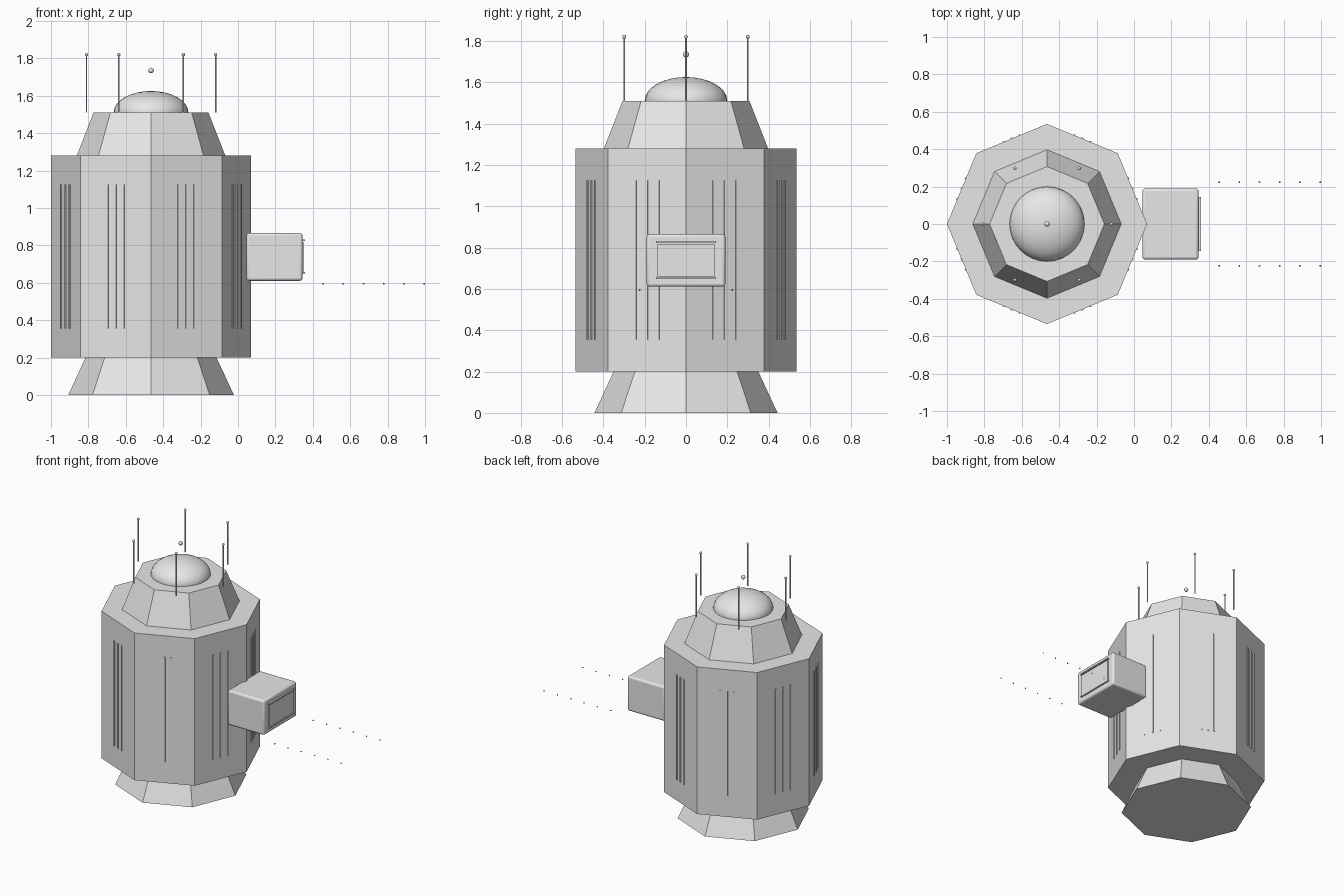
import bpy
from math import cos, sin, pi, radians

if "Cube" in bpy.data.objects:
    bpy.data.objects.remove(bpy.data.objects["Cube"], do_unlink=True)

CX = -0.465  # tower axis

grey = bpy.data.materials.new("pale_grey")
grey.use_nodes = True
grey.diffuse_color = (0.8, 0.8, 0.8, 1)
grey.node_tree.nodes["Principled BSDF"].inputs["Base Color"].default_value = (0.8, 0.8, 0.8, 1)


def finish(name, smooth=False):
    obj = bpy.context.object
    obj.name = name
    obj.data.materials.append(grey)
    if smooth:
        bpy.ops.object.shade_smooth_by_angle(angle=radians(40))
    return obj


def octagon(name, r_low, r_high, z_low, z_high):
    bpy.ops.mesh.primitive_cone_add(vertices=8, radius1=r_low, radius2=r_high,
                                    depth=z_high - z_low,
                                    location=(CX, 0, (z_low + z_high) / 2))
    obj = finish(name)
    # put a corner on each axis
    for v in obj.data.vertices:
        v.co.x, v.co.y = v.co.x, v.co.y
    return obj


def box(name, centre, size, turn=0.0):
    bpy.ops.mesh.primitive_cube_add(size=1, location=centre, rotation=(0, 0, turn))
    obj = finish(name)
    obj.scale = size
    bpy.ops.object.transform_apply(location=False, rotation=False, scale=True)
    return obj


def ball(name, centre, radius, segments=12, squash=1.0):
    bpy.ops.mesh.primitive_uv_sphere_add(segments=segments, ring_count=segments // 2,
                                         radius=radius, location=centre)
    obj = finish(name, True)
    obj.scale.z = squash
    return obj


# Tower body
octagon("base_skirt", 0.443, 0.35, 0, 0.2)
octagon("tower_body", 0.535, 0.535, 0.2, 1.28)
octagon("upper_collar", 0.397, 0.307, 1.28, 1.51)
ball("roof_dome", (CX, 0, 1.51), 0.2, 32, 0.575)
ball("beacon", (CX, 0, 1.735), 0.015)

# Three thin ribs on every wall
apothem = 0.535 * cos(pi / 8)
for wall in range(8):
    a = pi / 8 + wall * pi / 4
    gap = 0.046 if abs(sin(a)) > 0.7 else 0.06
    for k in (-1, 0, 1):
        x = CX + apothem * cos(a) - k * gap * sin(a)
        y = apothem * sin(a) + k * gap * cos(a)
        box(f"wall_rib_{wall}_{k + 1}", (x, y, 0.74), (0.01, 0.01, 0.77), a)

# Ring of antennas with ball tips
for i in range(6):
    x, y = CX + 0.345 * cos(i * pi / 3), 0.345 * sin(i * pi / 3)
    bpy.ops.mesh.primitive_cylinder_add(vertices=8, radius=0.004, depth=0.31,
                                        location=(x, y, 1.665))
    finish(f"antenna_{i}", True)
    ball(f"antenna_tip_{i}", (x, y, 1.82), 0.009)

# Side cabin with rounded edges
cabin = box("side_cabin", (0.195, 0, 0.738), (0.3, 0.38, 0.255))
bevel = cabin.modifiers.new("rounded_edges", "BEVEL")
bevel.width = 0.014
bevel.segments = 3
bpy.ops.object.shade_smooth_by_angle(angle=radians(40))

# End window and its rails
box("cabin_window", (0.349, 0, 0.738), (0.009, 0.28, 0.156))
for z, name in ((0.827, "upper"), (0.653, "lower")):
    box(f"{name}_window_rail", (0.351, 0, z), (0.012, 0.29, 0.008))

# Two rows of guide lights
for side, y in (("left", 0.224), ("right", -0.224)):
    for i in range(6):
        ball(f"guide_light_{side}_{i}", (0.455 + 0.108 * i, y, 0.595), 0.005, 8)
